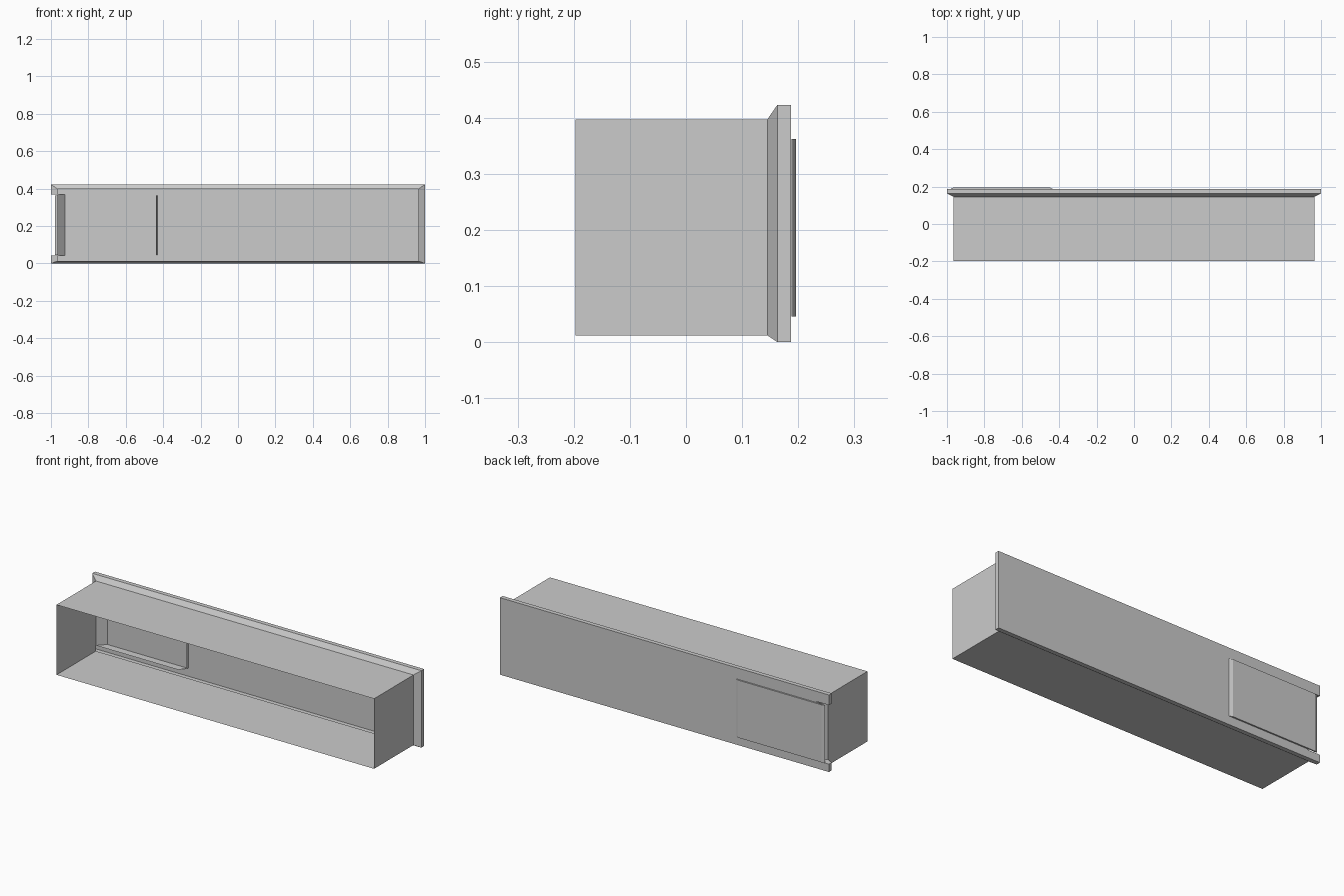
import bpy
import bmesh

cube = bpy.data.objects.get("Cube")
if cube:
    bpy.data.objects.remove(cube, do_unlink=True)

grey = bpy.data.materials.new("plain grey")
grey.use_nodes = True
grey.diffuse_color = (0.6, 0.6, 0.6, 1)
grey.node_tree.nodes["Principled BSDF"].inputs["Base Color"].default_value = (0.6, 0.6, 0.6, 1)

LOW, HIGH = 0.043, 0.367      # height range of the end notch
BODY_Y, RIM_Y, BACK_Y = 0.145, 0.163, 0.187
BODY_X, NOTCH_X = 0.965, -0.925


def finish(name, bm):
    bmesh.ops.remove_doubles(bm, verts=bm.verts, dist=0.0005)
    bmesh.ops.recalc_face_normals(bm, faces=bm.faces)
    mesh = bpy.data.meshes.new(name)
    bm.to_mesh(mesh)
    bm.free()
    mesh.materials.append(grey)
    obj = bpy.data.objects.new(name, mesh)
    bpy.context.collection.objects.link(obj)
    return obj


def face(bm, points):
    return bm.faces.new([bm.verts.new(p) for p in points])


def ring(x, y, z0, z1):
    """Rectangle with two extra points at the notch on the -x side."""
    return [(-x, y, z0), (x, y, z0), (x, y, z1), (-x, y, z1), (-x, y, HIGH), (-x, y, LOW)]


def loft(bm, a, b, skip=None):
    for i in range(len(a)):
        j = (i + 1) % len(a)
        if i != skip:
            face(bm, [a[i], a[j], b[j], b[i]])


def prism(name, outline, z0, z1):
    """Extrude an (x, y) outline upward."""
    bm = bmesh.new()
    base = face(bm, [(x, y, z0) for x, y in outline])
    top = bmesh.ops.extrude_face_region(bm, geom=[base], use_keep_orig=True)
    for v in top["geom"]:
        if isinstance(v, bmesh.types.BMVert):
            v.co.z = z1
    return finish(name, bm)


# Thin open-front sleeve
front = ring(BODY_X, -0.197, 0.012, 0.397)
neck = ring(BODY_X, BODY_Y, 0.012, 0.397)
rim = ring(1, RIM_Y, 0, 0.423)
back = ring(1, BACK_Y, 0, 0.423)
bm = bmesh.new()
loft(bm, front, neck)
finish("sleeve_walls", bm)

# Flared back cover with a notch in one end
bm = bmesh.new()
loft(bm, neck, rim, skip=4)
loft(bm, rim, back, skip=4)
face(bm, back[:5] + [(NOTCH_X, BACK_Y, HIGH), (NOTCH_X, BACK_Y, LOW)] + back[5:])
for z in (LOW, HIGH):
    face(bm, [(-BODY_X, BODY_Y, z), (-1, RIM_Y, z), (-1, BACK_Y, z), (NOTCH_X, BACK_Y, z)])
face(bm, [(-BODY_X, BODY_Y, LOW), (NOTCH_X, BACK_Y, LOW),
          (NOTCH_X, BACK_Y, HIGH), (-BODY_X, BODY_Y, HIGH)])
finish("back_cover", bm)

# Guide ledges inside, above and below the sliding door
bm = bmesh.new()
for z in (LOW, HIGH):
    face(bm, [(-BODY_X, BODY_Y, z), (-0.465, BODY_Y, z), (-0.435, BACK_Y, z), (NOTCH_X, BACK_Y, z)])
finish("door_guide_ledges", bm)

# Small stop rib inside at the end of the door
prism("door_stop_rib", [(-0.439, BACK_Y), (-0.439, 0.178), (-0.436, 0.178), (-0.431, BACK_Y)],
      0.045, 0.362)

# Raised sliding door with bevelled ends
prism("sliding_door", [(-0.978, BACK_Y + 0.001), (-0.435, BACK_Y + 0.001), (-0.437, 0.190),
                       (-0.452, 0.196), (-0.962, 0.196), (-0.978, 0.190)], 0.046, 0.362)
